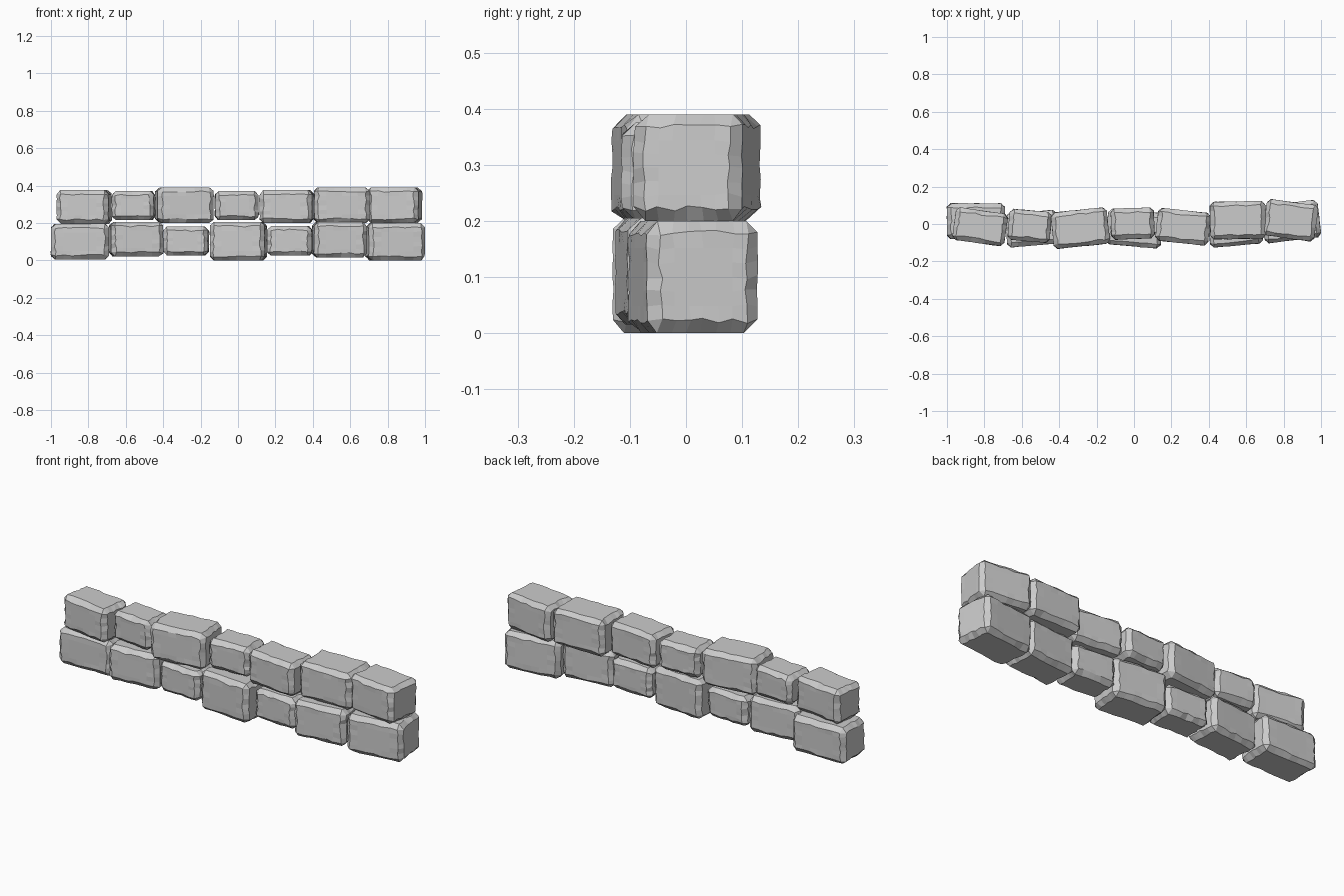
import bpy, bmesh, math, random
from mathutils import Matrix, Vector

if "Cube" in bpy.data.objects:
    bpy.data.objects.remove(bpy.data.objects["Cube"])

random.seed(4)
BEVEL = 0.022


def stone(name, x0, x1, z0, z1, yc, depth, deg):
    """Chamfered block with chipped edges; x0..x1 is its extent after turning."""
    a = math.radians(deg)
    length = (x1 - x0 - (depth - 2 * BEVEL) * abs(math.sin(a))) / math.cos(a)
    bm = bmesh.new()
    bmesh.ops.create_cube(bm, size=1)
    bmesh.ops.scale(bm, vec=(length, depth, z1 - z0), verts=bm.verts)
    bmesh.ops.bevel(bm, geom=bm.edges[:], offset=BEVEL, segments=1,
                    affect='EDGES', profile=0.5)
    # divide the long edges so the chamfers can be chipped
    long_edges = [e for e in bm.edges if e.calc_length() > 0.06]
    bmesh.ops.subdivide_edges(bm, edges=long_edges, cuts=5, use_grid_fill=True)
    bm.normal_update()
    half = Vector((length, depth, z1 - z0)) / 2
    for v in bm.verts:
        n = v.link_faces[0].normal
        if all(f.normal.dot(n) > 0.99 for f in v.link_faces):
            continue
        # slide rim vertices within their own flat face, plus a little depth
        for i in range(3):
            on_face = abs(abs(v.co[i]) - half[i]) < 1e-4
            amount = 0.0015 if on_face else 0.005
            if i == 2 and on_face:
                amount = 0
            v.co[i] += random.uniform(-amount, amount)
    bm.transform(Matrix.Translation(((x0 + x1) / 2, yc, (z0 + z1) / 2))
                 @ Matrix.Rotation(a, 4, 'Z'))
    bmesh.ops.recalc_face_normals(bm, faces=bm.faces)
    mesh = bpy.data.meshes.new(name)
    bm.to_mesh(mesh)
    bm.free()
    bpy.context.collection.objects.link(bpy.data.objects.new(name, mesh))


# x0, x1, z0, z1, y centre, depth, turn in degrees
lower = [
    (-1.00, -0.69, 0.005, 0.195, 0.015, 0.19, 0),
    (-0.69, -0.40, 0.02, 0.205, -0.025, 0.18, 5),
    (-0.40, -0.155, 0.025, 0.18, -0.02, 0.16, -3),
    (-0.15, 0.155, 0.0, 0.205, -0.025, 0.19, -5),
    (0.155, 0.40, 0.025, 0.185, -0.015, 0.16, -3),
    (0.395, 0.69, 0.015, 0.205, -0.025, 0.18, 5),
    (0.68, 1.00, 0.0, 0.20, 0.013, 0.20, 7),
]
upper = [
    (-0.97, -0.675, 0.195, 0.375, -0.015, 0.175, -8),
    (-0.675, -0.44, 0.215, 0.37, -0.01, 0.165, -5),
    (-0.445, -0.13, 0.20, 0.39, -0.022, 0.195, 6),
    (-0.125, 0.11, 0.215, 0.37, 0.002, 0.165, 2),
    (0.115, 0.41, 0.20, 0.375, -0.015, 0.175, -6),
    (0.405, 0.705, 0.20, 0.39, 0.02, 0.20, 1),
    (0.69, 0.985, 0.20, 0.39, 0.02, 0.195, -8),
]

# two courses of stones
for course, rows in (("lower_stone", lower), ("upper_stone", upper)):
    for i, r in enumerate(rows):
        stone(f"{course}_{i + 1}", *r)
